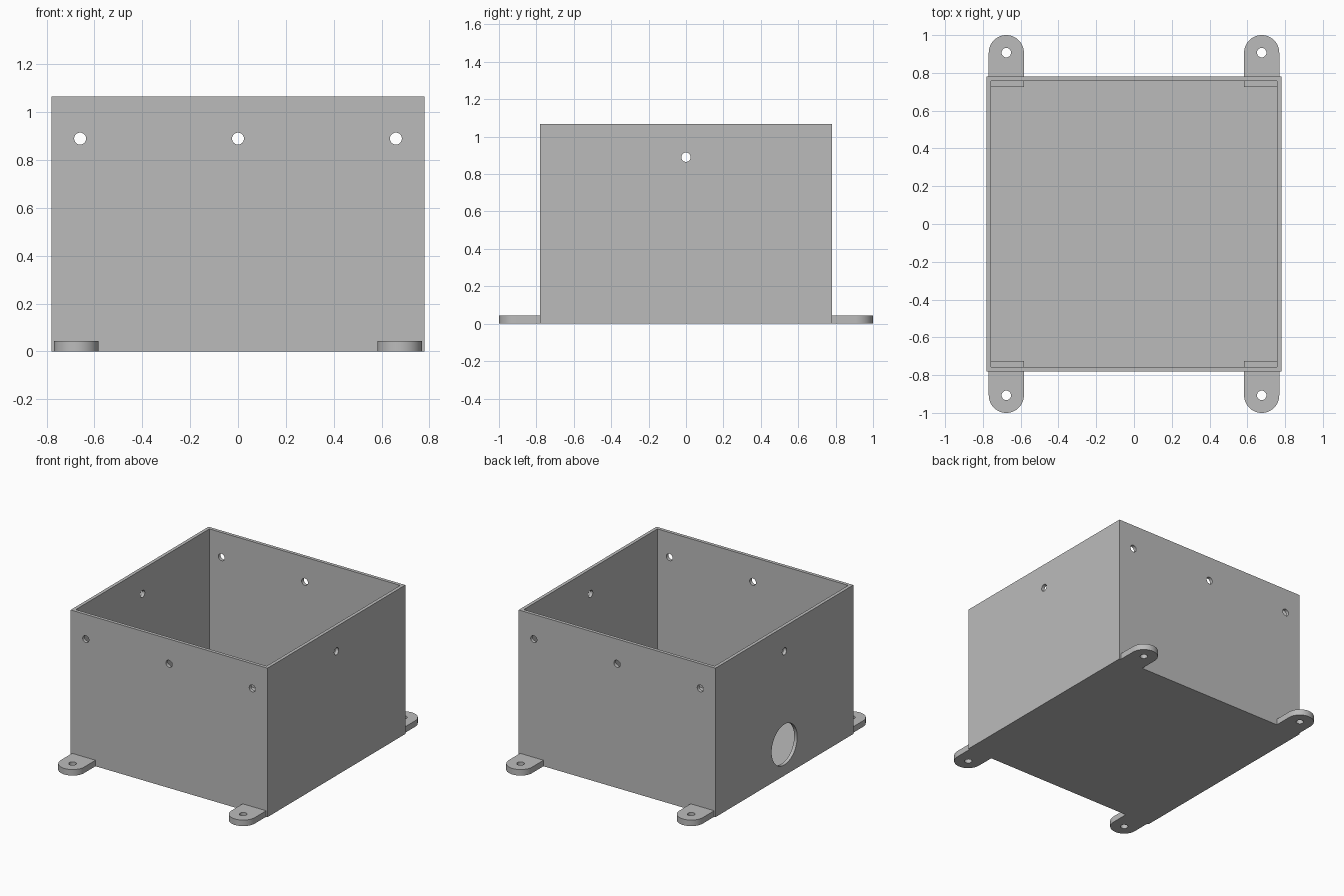
import bpy, bmesh, math
from mathutils import Matrix, Vector

cube = bpy.data.objects.get("Cube")
if cube:
    bpy.data.objects.remove(cube, do_unlink=True)

HALF, HEIGHT, WALL = 0.78, 1.067, 0.024      # box shell
TAB_X, TAB_Y, TAB_R = 0.676, 0.907, 0.093    # mounting tabs
TAB_IN, TAB_H = 0.724, 0.043
HOLE_R, HOLE_X, HOLE_Z = 0.025, 0.66, 0.89   # screw holes
PORT_R, PORT_Z = 0.145, 0.222                # cable port

grey = bpy.data.materials.new("plain grey")
grey.use_nodes = True
grey.diffuse_color = (0.5, 0.5, 0.5, 1)
grey.node_tree.nodes["Principled BSDF"].inputs["Base Color"].default_value = (0.5, 0.5, 0.5, 1)


def make_object(name, bm):
    bmesh.ops.recalc_face_normals(bm, faces=bm.faces[:])
    mesh = bpy.data.meshes.new(name)
    bm.to_mesh(mesh)
    bm.free()
    mesh.materials.append(grey)
    obj = bpy.data.objects.new(name, mesh)
    bpy.context.collection.objects.link(obj)
    return obj


def add_block(bm, half, z0, z1):
    m = Matrix.Translation((0, 0, (z0 + z1) / 2)) @ Matrix.Diagonal((2 * half, 2 * half, z1 - z0, 1))
    bmesh.ops.create_cube(bm, size=1, matrix=m)


def add_drill(bm, centre, axis, radius, segments=32):
    turn = Vector(axis).to_track_quat('Z', 'Y').to_matrix().to_4x4()
    bmesh.ops.create_cone(bm, cap_ends=True, segments=segments, radius1=radius, radius2=radius,
                          depth=0.15, matrix=Matrix.Translation(centre) @ turn)


def add_tab(bm, sx, sy):
    # Straight inner end, semicircular outer end
    outline = [(-TAB_R, TAB_IN), (TAB_R, TAB_IN)]
    outline += [(TAB_R * math.cos(math.pi * i / 24), TAB_Y + TAB_R * math.sin(math.pi * i / 24))
                for i in range(25)]
    verts = [bm.verts.new((sx * TAB_X + x, sy * y, 0)) for x, y in outline]
    face = bm.faces.new(verts)
    top = bmesh.ops.extrude_face_region(bm, geom=[face])["geom"]
    bmesh.ops.translate(bm, vec=(0, 0, TAB_H),
                        verts=[v for v in top if isinstance(v, bmesh.types.BMVert)])


# Open box
bm = bmesh.new()
add_block(bm, HALF, 0, HEIGHT)
box = make_object("enclosure_box", bm)

bm = bmesh.new()
add_block(bm, HALF - WALL, WALL, HEIGHT + 0.2)
cavity = make_object("cavity_cutter", bm)

# Four mounting tabs
bm = bmesh.new()
for sx in (-1, 1):
    for sy in (-1, 1):
        add_tab(bm, sx, sy)
tabs = make_object("mounting_tabs", bm)

# Screw holes in walls and tabs, and the port in the -x wall
bm = bmesh.new()
for s in (-1, 1):
    for x in (-HOLE_X, 0, HOLE_X):
        add_drill(bm, (x, s * HALF, HOLE_Z), (0, 1, 0), HOLE_R)
    add_drill(bm, (s * HALF, 0, HOLE_Z), (1, 0, 0), HOLE_R)
    for sx in (-1, 1):
        add_drill(bm, (sx * TAB_X, s * TAB_Y, 0.02), (0, 0, 1), HOLE_R)
add_drill(bm, (-HALF, 0, PORT_Z), (1, 0, 0), PORT_R, 64)
drills = make_object("hole_cutters", bm)

for tool, operation in ((cavity, 'DIFFERENCE'), (tabs, 'UNION'), (drills, 'DIFFERENCE')):
    mod = box.modifiers.new(tool.name, 'BOOLEAN')
    mod.operation = operation
    mod.solver = 'EXACT'
    mod.object = tool

# Bake the result and drop the helpers
bpy.context.view_layer.update()
baked = bpy.data.meshes.new_from_object(box.evaluated_get(bpy.context.evaluated_depsgraph_get()))
box.modifiers.clear()
box.data = baked
baked.materials.clear()
baked.materials.append(grey)
for face in baked.polygons:
    face.material_index = 0
for helper in (cavity, tabs, drills):
    bpy.data.objects.remove(helper, do_unlink=True)

bpy.ops.object.select_all(action='DESELECT')
box.select_set(True)
bpy.context.view_layer.objects.active = box
bpy.ops.object.shade_smooth_by_angle(angle=math.radians(30))
